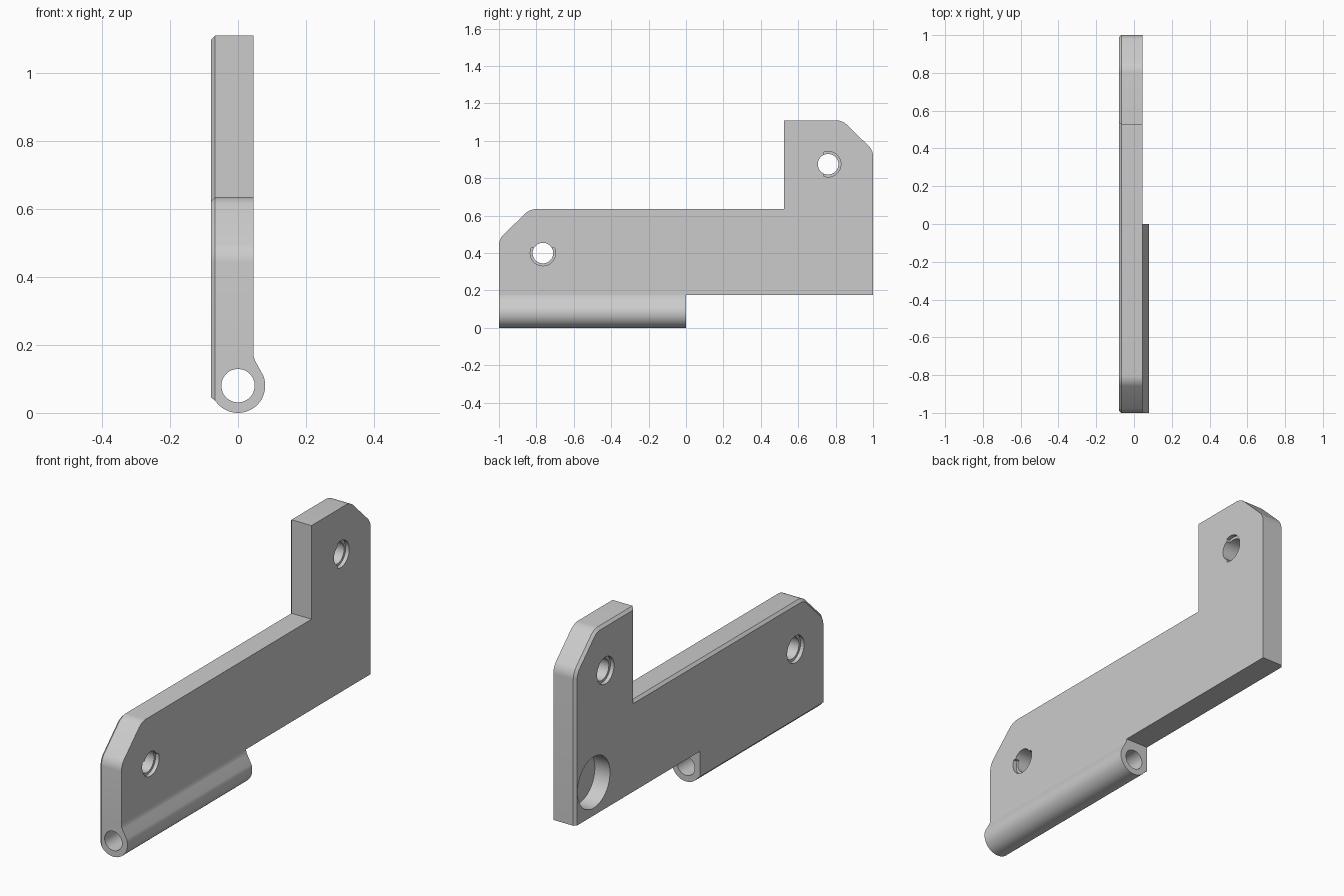
import bpy, bmesh
from math import sin, cos, pi, radians

cube = bpy.data.objects.get("Cube")
if cube:
    bpy.data.objects.remove(cube, do_unlink=True)

grey = bpy.data.materials.new("light grey")
grey.use_nodes = True
colour = (0.6, 0.6, 0.6, 1)
grey.diffuse_color = colour
grey.node_tree.nodes["Principled BSDF"].inputs["Base Color"].default_value = colour

BACK, FACE = -0.08, 0.045      # the two broad sides of the plate
BASE = 0.175                   # underside of the plate
CHAMFER = 0.013


def circle(a, b, r, n=48):
    return [(a + r * cos(2 * pi * i / n), b + r * sin(2 * pi * i / n)) for i in range(n)]


def prism(name, points, lo, hi, axis, rounded=(), chamfer=None):
    """Extrude a profile along x or y, rounding some corners and chamfering chosen edges."""
    bm = bmesh.new()
    place = (lambda p: (lo, *p)) if axis == "x" else (lambda p: (p[0], lo, p[1]))
    verts = [bm.verts.new(place(p)) for p in points]
    face = bm.faces.new(verts)
    if rounded:
        bmesh.ops.bevel(bm, geom=[verts[i] for i in rounded], offset=0.03,
                        segments=5, profile=0.5, affect="VERTICES")
        face = bm.faces[:][0]
    new = bmesh.ops.extrude_face_region(bm, geom=[face], use_keep_orig=True)["geom"]
    shift = (hi - lo, 0, 0) if axis == "x" else (0, hi - lo, 0)
    bmesh.ops.translate(bm, vec=shift, verts=[v for v in new if isinstance(v, bmesh.types.BMVert)])
    bmesh.ops.recalc_face_normals(bm, faces=bm.faces[:])
    if chamfer:
        edges = [e for e in bm.edges if chamfer(e.verts[0].co, e.verts[1].co)]
        bmesh.ops.bevel(bm, geom=edges, offset=CHAMFER, segments=1, profile=0.5,
                        affect="EDGES", clamp_overlap=False)
    mesh = bpy.data.meshes.new(name)
    bm.to_mesh(mesh)
    bm.free()
    mesh.materials.append(grey)
    obj = bpy.data.objects.new(name, mesh)
    bpy.context.collection.objects.link(obj)
    return obj


def activate(obj):
    bpy.ops.object.select_all(action="DESELECT")
    obj.select_set(True)
    bpy.context.view_layer.objects.active = obj


def cut(obj, cutter):
    cutter.hide_render = True
    mod = obj.modifiers.new("cut", "BOOLEAN")
    mod.operation, mod.solver, mod.object = "DIFFERENCE", "EXACT", cutter
    activate(obj)
    bpy.ops.object.modifier_apply(modifier=mod.name)
    bpy.data.objects.remove(cutter, do_unlink=True)


# Stepped plate with clipped outer corners
outline = [(-1, BASE), (1, BASE), (1, 0.95), (0.835, 1.11), (0.525, 1.11),
           (0.525, 0.635), (-0.835, 0.635), (-1, 0.475)]
plate = prism("plate", outline, BACK, FACE, "x", rounded=(2, 3, 6, 7),
              chamfer=lambda p, q: max(p.x, q.x) < BACK + 1e-4 and max(p.z, q.z) > BASE + 1e-4)

# Screw holes: bore, full recess on the back, partial recess on the face
holes = [(-0.765, 0.4, lambda y, z: z < 0.43), (0.76, 0.875, lambda y, z: y > 0.73)]
for y, z, keep in holes:
    cut(plate, prism("bore", circle(y, z, 0.055), -0.2, 0.2, "x"))
    wide = circle(y, z, 0.068)
    cut(plate, prism("back_recess", wide, -0.2, BACK + 0.02, "x"))
    cut(plate, prism("face_recess", [p for p in wide if keep(*p)], FACE - 0.02, 0.2, "x"))

# Blind round pocket in the back
cut(plate, prism("pocket", circle(0.854, 0.343, 0.13, 64), -0.2, BACK + 0.085, "x"))

# Hinge barrel blended into the underside
R = 0.08
arc = [(R * cos(radians(a)), R + R * sin(radians(a))) for a in range(-146, 28, 6)]
profile = [(BACK, BASE), (BACK, 0.046)] + arc + [(0.051, 0.152), (0.047, 0.162), (FACE, BASE)]
barrel = prism("hinge_barrel", profile, -1, 0, "y",
               chamfer=lambda p, q: max(p.x, q.x) < BACK + 1e-4 and max(p.y, q.y) < -0.999)
cut(barrel, prism("pin_bore", circle(0, R, 0.049), -1.2, 0.2, "y"))

for obj in (plate, barrel):
    activate(obj)
    bpy.ops.object.shade_smooth_by_angle(angle=radians(25))
